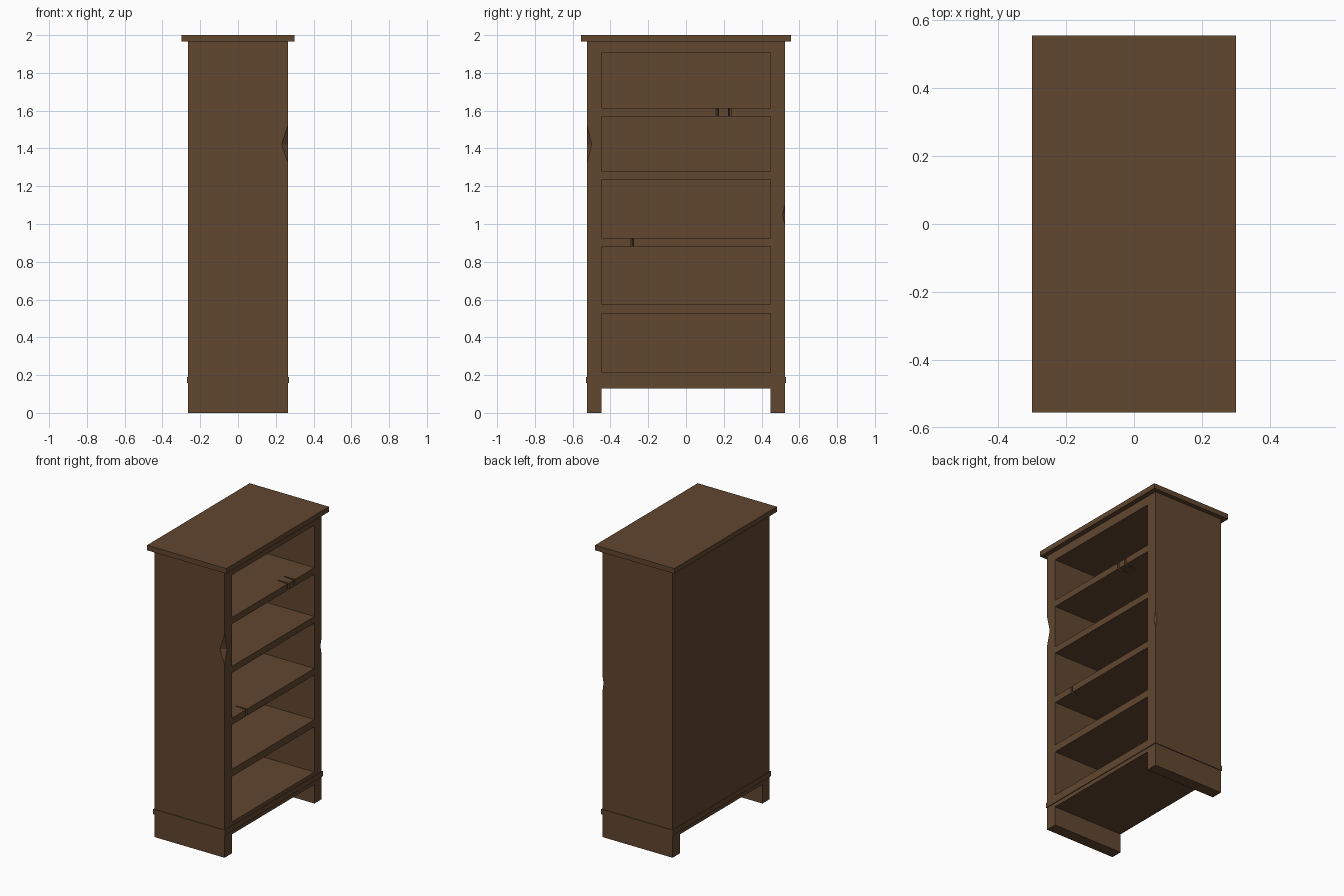
import bpy, bmesh

if "Cube" in bpy.data.objects:
    bpy.data.objects.remove(bpy.data.objects["Cube"])

wood = bpy.data.materials.new("dark_wood")
wood.diffuse_color = (0.12, 0.062, 0.03, 1)
wood.use_nodes = True
wood.node_tree.nodes["Principled BSDF"].inputs["Base Color"].default_value = wood.diffuse_color

X, Y, INNER, BACK = 0.266, 0.525, 0.447, -0.236


def solid(name, points):
    """Convex solid around the given points."""
    bm = bmesh.new()
    for p in points:
        bm.verts.new(p)
    bmesh.ops.convex_hull(bm, input=bm.verts)
    bmesh.ops.dissolve_limit(bm, angle_limit=0.01, verts=bm.verts, edges=bm.edges)
    bmesh.ops.recalc_face_normals(bm, faces=bm.faces)
    me = bpy.data.meshes.new(name)
    bm.to_mesh(me)
    bm.free()
    me.materials.append(wood)
    ob = bpy.data.objects.new(name, me)
    bpy.context.collection.objects.link(ob)
    return ob


def box(name, xs, ys, zs):
    return solid(name, [(x, y, z) for x in xs for y in ys for z in zs])


def cut(ob, cutter):
    """Subtract the cutter, bake the result and remove the cutter."""
    mod = ob.modifiers.new("cut", 'BOOLEAN')
    mod.operation = 'DIFFERENCE'
    mod.solver = 'EXACT'
    mod.object = cutter
    deps = bpy.context.evaluated_depsgraph_get()
    me = bpy.data.meshes.new_from_object(ob.evaluated_get(deps))
    ob.modifiers.clear()
    ob.data = me
    bpy.data.objects.remove(cutter)


def chip(ob, y, z, rx, ry, up, down):
    """Knock a diamond-shaped chip out of a front corner edge."""
    cut(ob, solid("chip_cutter", [(X + rx, y, z), (X - rx, y, z), (X, y + ry, z),
                                  (X, y - ry, z), (X, y, z + up), (X, y, z - down)]))


def crack(ob, y, z0, z1):
    """Narrow wedge split running into a shelf's front edge."""
    plan = [(X + 0.02, y - 0.008), (X + 0.02, y + 0.008),
            (X - 0.08, y - 0.003), (X - 0.08, y + 0.003)]
    cut(ob, solid("crack_cutter", [(px, py, z) for px, py in plan
                                   for z in (z0 - 0.02, z1 + 0.02)]))


# Side panels, running down to the floor as legs
left = box("left_side", (-X, X), (-Y, -INNER), (0, 1.965))
right = box("right_side", (-X, X), (INNER, Y), (0, 1.965))
chip(left, -Y, 1.42, 0.035, 0.026, 0.11, 0.10)
chip(right, Y, 1.05, 0.01, 0.014, 0.06, 0.06)

# Back panel
box("back_panel", (-X, BACK), (-INNER, INNER), (0.13, 1.965))

# Bottom, shelves and upper rail
levels = [(0.13, 0.215), (0.525, 0.575), (0.88, 0.925),
          (1.235, 1.28), (1.57, 1.615), (1.905, 1.965)]
shelves = [box(f"shelf_{i}", (BACK, X), (-INNER, INNER), z) for i, z in enumerate(levels)]
crack(shelves[2], -0.285, *levels[2])
for y in (0.165, 0.232):
    crack(shelves[4], y, *levels[4])

# Thin base moulding and overhanging top
box("base_moulding", (-X - 0.005, X + 0.005), (-Y - 0.005, Y + 0.005), (0.157, 0.191))
box("top_board", (-0.3, 0.3), (-0.555, 0.555), (1.965, 2.0))
